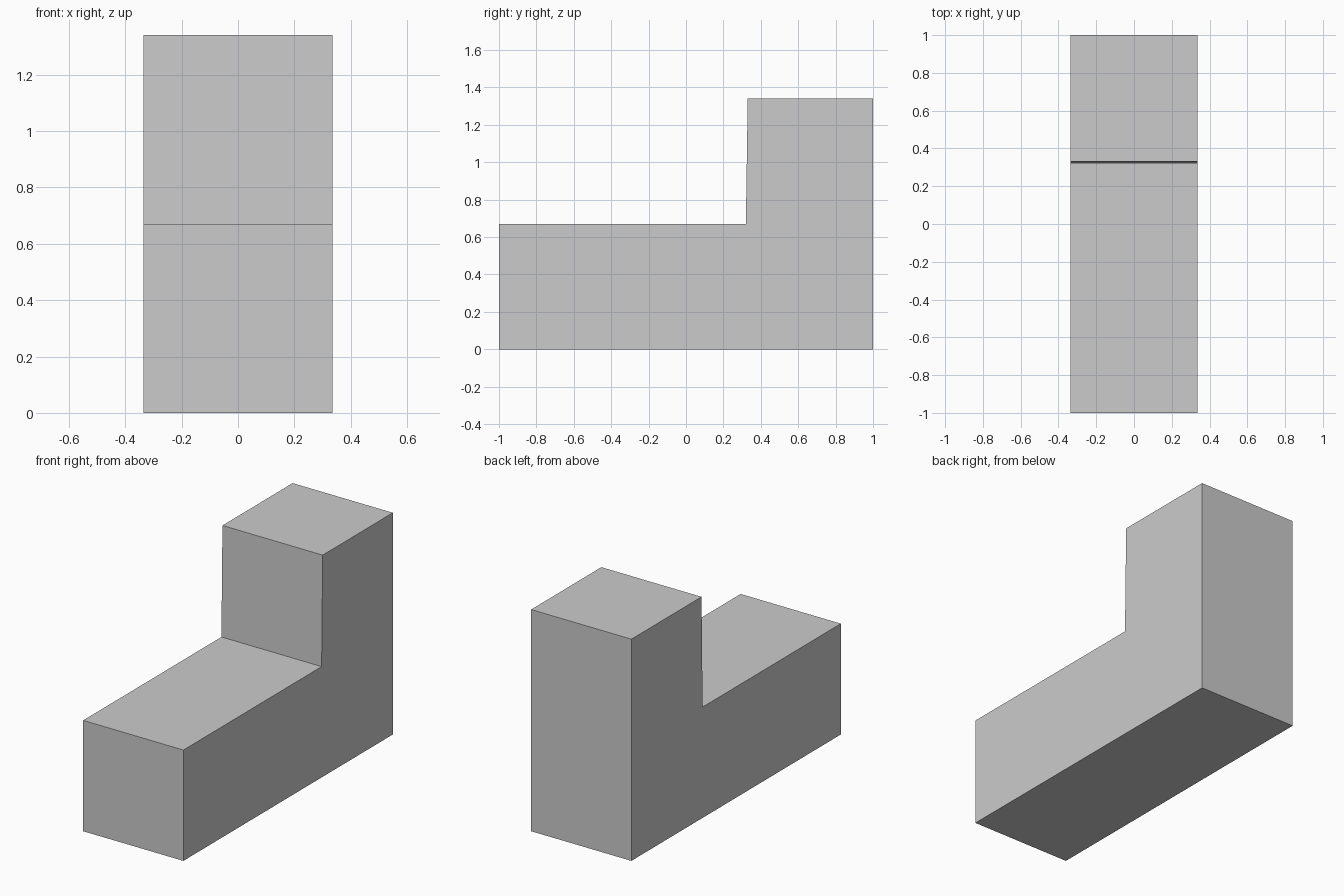
import bpy
import bmesh

if "Cube" in bpy.data.objects:
    bpy.data.objects.remove(bpy.data.objects["Cube"])

HALF_WIDTH = 0.335

# Side profile (y, z) of the L-shaped block, with a slightly leaning riser
PROFILE = [(-1, 0), (1, 0), (1, 1.34), (0.33, 1.34), (0.32, 0.67), (-1, 0.67)]


def extrude_profile(name, profile, half_width):
    bm = bmesh.new()
    face = bm.faces.new([bm.verts.new((-half_width, y, z)) for y, z in profile])
    result = bmesh.ops.extrude_face_region(bm, geom=[face])
    side = [g for g in result["geom"] if isinstance(g, bmesh.types.BMVert)]
    bmesh.ops.translate(bm, verts=side, vec=(2 * half_width, 0, 0))
    bmesh.ops.recalc_face_normals(bm, faces=bm.faces)
    mesh = bpy.data.meshes.new(name)
    bm.to_mesh(mesh)
    bm.free()
    obj = bpy.data.objects.new(name, mesh)
    bpy.context.collection.objects.link(obj)
    return obj


# Stepped block
extrude_profile("stepped_block", PROFILE, HALF_WIDTH)
